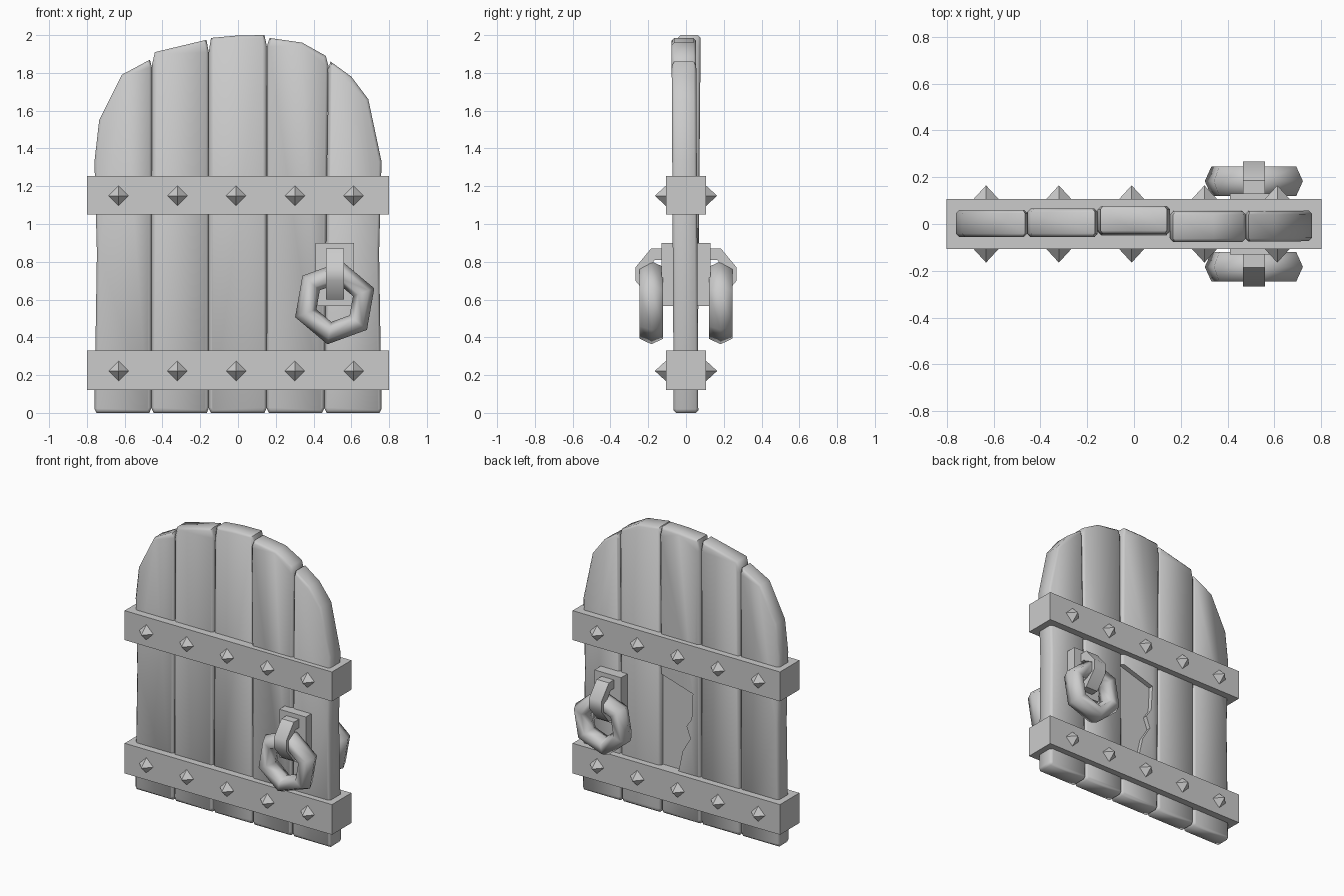
import bpy, bmesh
from math import radians, pi

if "Cube" in bpy.data.objects:
    bpy.data.objects.remove(bpy.data.objects["Cube"])


def finish(ob, name, angle=40):
    ob.name = name
    bpy.ops.object.select_all(action='DESELECT')
    ob.select_set(True)
    bpy.context.view_layer.objects.active = ob
    bpy.ops.object.shade_smooth_by_angle(angle=radians(angle))
    return ob


def box(name, x0, x1, y0, y1, z0, z1):
    bpy.ops.mesh.primitive_cube_add(size=1)
    ob = bpy.context.object
    ob.location = ((x0 + x1) / 2, (y0 + y1) / 2, (z0 + z1) / 2)
    ob.scale = (x1 - x0, y1 - y0, z1 - z0)
    bpy.ops.object.transform_apply(location=True, rotation=False, scale=True)
    return finish(ob, name)


def prism(name, points, depth, bevel=0.0):
    """Extrude a closed list of 3D points along a depth vector."""
    bm = bmesh.new()
    face = bm.faces.new([bm.verts.new(p) for p in points])
    caps = [face]
    ext = bmesh.ops.extrude_face_region(bm, geom=[face], use_keep_orig=True)
    bmesh.ops.translate(bm, vec=depth, verts=[v for v in ext['geom'] if isinstance(v, bmesh.types.BMVert)])
    caps += [f for f in ext['geom'] if isinstance(f, bmesh.types.BMFace)]
    bmesh.ops.recalc_face_normals(bm, faces=bm.faces)
    if bevel:
        rim = list({e for f in caps for e in f.edges})
        bmesh.ops.bevel(bm, geom=rim, offset=bevel, segments=1, profile=0.5, affect='EDGES')
    me = bpy.data.meshes.new(name)
    bm.to_mesh(me)
    bm.free()
    ob = bpy.data.objects.new(name, me)
    bpy.context.collection.objects.link(ob)
    return finish(ob, name, 50)


# Planks: arched outline of each board, then front and back y at the top
planks = [
    ([(-.75, 0), (-.47, 0), (-.458, .025), (-.456, 1.83), (-.466, 1.87), (-.615, 1.79),
      (-.735, 1.55), (-.76, 1.33), (-.747, .85), (-.76, .02)], -.055, .06),
    ([(-.446, 0), (-.165, 0), (-.155, .025), (-.155, 1.91), (-.167, 1.975), (-.44, 1.91),
      (-.456, 1.84), (-.458, .025)], -.055, .065),
    ([(-.143, 0), (.14, 0), (.152, .025), (.153, 1.94), (.14, 2.0), (0, 1.998), (-.143, 1.985),
      (-.155, 1.91), (-.155, .025)], -.045, .075),
    ([(.164, 0), (.445, 0), (.457, .025), (.478, 1.84), (.465, 1.89), (.34, 1.96),
      (.167, 1.985), (.153, 1.94), (.152, .025)], -.075, .055),
    ([(.469, 0), (.75, 0), (.76, .02), (.747, .85), (.76, 1.33), (.69, 1.66), (.6, 1.78),
      (.49, 1.86), (.478, 1.82), (.457, .025)], -.075, .055),
]
boards = []
for i, (outline, y0, y1) in enumerate(planks):
    lean = (y0 + y1) / 2 / 1.7
    half = (y1 - y0) / 2
    pts = [(x, lean * z - half, z) for x, z in outline]
    boards.append(prism(f"plank_{i + 1}", pts, (0, 2 * half, 0), 0.014))

# Splintered hollow on the back of the middle plank
chip = [(.16, .30), (.16, .98), (-.10, .90), (-.09, .72), (-.05, .66), (-.08, .58), (-.02, .48), (.02, .30)]
cutter = prism("splinter_cutter", [(x, .035, z) for x, z in chip], (0, .1, 0))
cutter.hide_render = True
cutter.hide_set(True)
cut = boards[2].modifiers.new("splinter", 'BOOLEAN')
cut.operation = 'DIFFERENCE'
cut.object = cutter

# Iron bands and pyramid studs on both sides
for label, z0, z1 in (("lower", .12, .33), ("upper", 1.05, 1.255)):
    box(f"{label}_band", -.8, .8, -.107, .107, z0, z1)
    for side in (-1, 1):
        for k in range(5):
            bpy.ops.mesh.primitive_cone_add(
                vertices=4, radius1=.055, radius2=0, depth=.06,
                location=(-.632 + .311 * k, side * .135, (z0 + z1) / 2 - .003),
                rotation=(-side * pi / 2, 0, 0))
            finish(bpy.context.object, f"{label}_stud", 30)

# Handle on both sides: plate, staple and six-sided ring
staple = [(.11, .87), (.185, .87), (.268, .77), (.268, .70), (.185, .60), (.11, .60),
          (.11, .655), (.165, .655), (.21, .715), (.21, .755), (.165, .81), (.11, .81)]
for side in (-1, 1):
    y0, y1 = sorted((side * .04, side * .13))
    box("handle_plate", .41, .615, y0, y1, .565, .90)
    prism("handle_staple", [(.465, side * y, z) for y, z in staple], (.095, 0, 0))
    bpy.ops.mesh.primitive_torus_add(
        major_segments=6, minor_segments=6, major_radius=.163, minor_radius=.06,
        location=(.512, side * .183, .583), rotation=(pi / 2, radians(-20), 0))
    ring = bpy.context.object
    ring.scale = (1, 1, 1.2)
    finish(ring, "handle_ring", 65)
